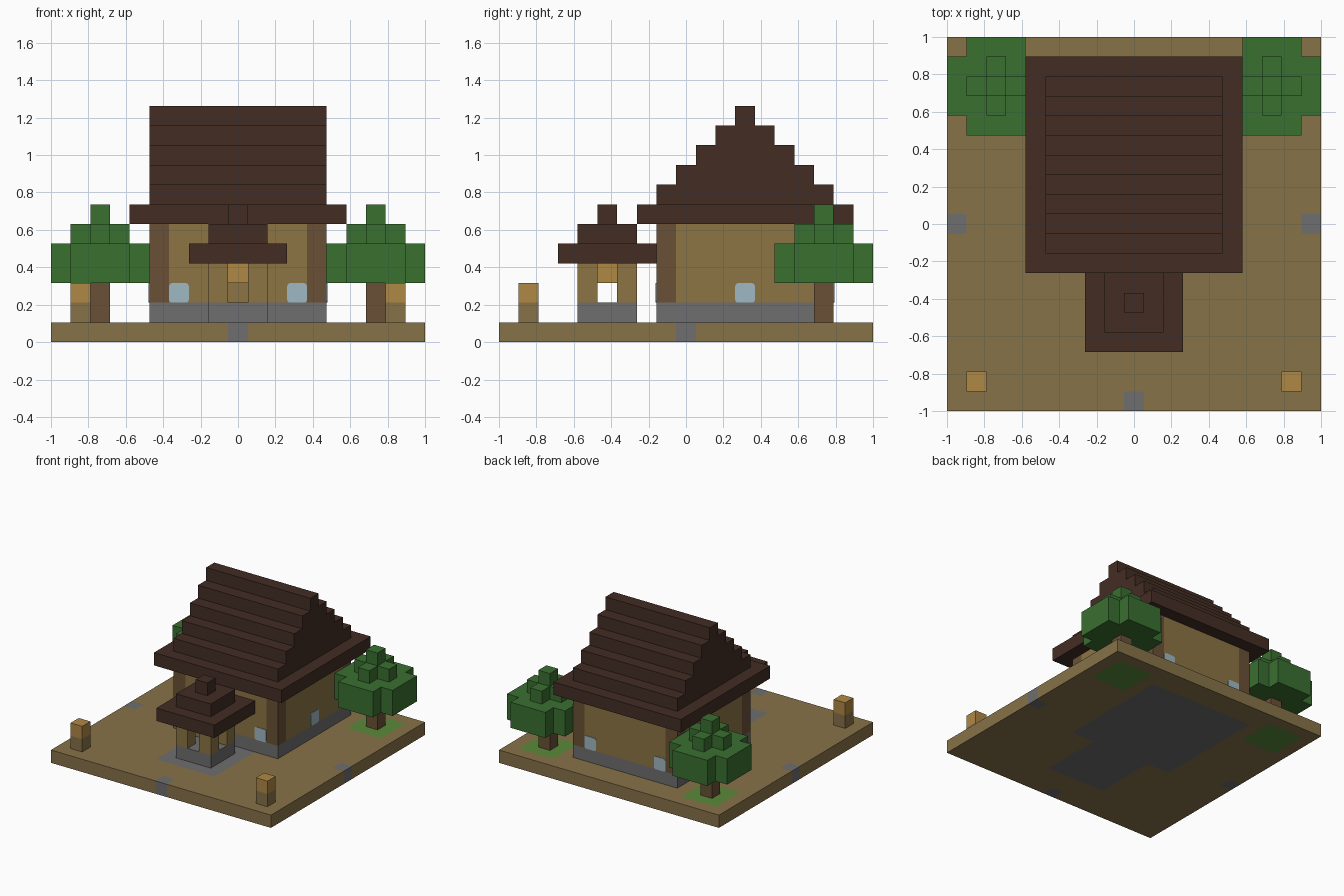
import bpy, bmesh, math

if "Cube" in bpy.data.objects:
    bpy.data.objects.remove(bpy.data.objects["Cube"])

U = 2 / 19          # one building block


def colour(name, hexa):
    m = bpy.data.materials.new(name)
    lin = []
    for i in (0, 2, 4):
        c = int(hexa[i:i + 2], 16) / 255
        lin.append(c / 12.92 if c <= 0.04045 else ((c + 0.055) / 1.055) ** 2.4)
    m.diffuse_color = (*lin, 1)
    m.use_nodes = True
    m.node_tree.nodes["Principled BSDF"].inputs["Base Color"].default_value = m.diffuse_color
    return m


SOIL = colour("tan_earth", "877248")
WALL = colour("tan_plaster", "8C7444")
STONE = colour("grey_stone", "6E6E6E")
GRASS = colour("grass_green", "5A8A3A")
LEAF = colour("leaf_green", "3A7030")
ROOF = colour("dark_roof_wood", "432D24")
WOOD = colour("brown_log", "6A5136")
GLOW = colour("lamp_orange", "B08845")
GLASS = colour("pale_glass", "9FB8C2")


def finish(bm, name, *mats):
    bmesh.ops.recalc_face_normals(bm, faces=bm.faces)
    me = bpy.data.meshes.new(name)
    bm.to_mesh(me)
    bm.free()
    for m in mats:
        me.materials.append(m)
    ob = bpy.data.objects.new(name, me)
    bpy.context.collection.objects.link(ob)
    return ob


def prism(name, pts, place, lo, hi, mat):
    """Closed profile swept from lo to hi; place(a, b, t) gives a point in blocks."""
    bm = bmesh.new()
    face = bm.faces.new([bm.verts.new([c * U for c in place(a, b, lo)]) for a, b in pts])
    ext = bmesh.ops.extrude_face_region(bm, geom=[face])
    a, b = pts[0]
    shift = [(q - p) * U for p, q in zip(place(a, b, lo), place(a, b, hi))]
    bmesh.ops.translate(bm, vec=shift, verts=[v for v in ext["geom"] if isinstance(v, bmesh.types.BMVert)])
    return finish(bm, name, mat)


def upright(a, b, t):
    return (a, b, t)


def box(name, x0, x1, y0, y1, z0, z1, mat):
    return prism(name, [(x0, y0), (x1, y0), (x1, y1), (x0, y1)], upright, z0, z1, mat)


def notched(name, cx, cy, r, z0, z1, mat):
    """Square block with a one-block notch in every corner."""
    s = r - 1
    quarter = [(r, -s), (r, s), (s, s)]
    pts = []
    for _ in range(4):
        pts += quarter
        quarter = [(-y, x) for x, y in quarter]
    return prism(name, [(cx + x, cy + y) for x, y in pts], upright, z0, z1, mat)


# Ground slab with inlaid stone and grass
def ground_kind(x, y):
    x = abs(x)
    if (x < 4.5 and -1.5 < y < 7.5) or (x < 2.5 and -6.5 < y < 0):
        return 1
    if (x > 8.5 and abs(y) < 0.5) or (x < 0.5 and y < -8.5):
        return 1
    return 2 if 5.5 < x < 8.5 and 5.5 < y < 8.5 else 0


bm = bmesh.new()
bmesh.ops.create_grid(bm, x_segments=19, y_segments=19, size=1)
ext = bmesh.ops.extrude_face_region(bm, geom=bm.faces[:], use_keep_orig=True)
bmesh.ops.translate(bm, vec=(0, 0, U), verts=[v for v in ext["geom"] if isinstance(v, bmesh.types.BMVert)])
for f in bm.faces:
    c = f.calc_center_median() / U * 0.99
    f.material_index = ground_kind(c.x, c.y)
bmesh.ops.recalc_face_normals(bm, faces=bm.faces)
bmesh.ops.dissolve_limit(bm, angle_limit=0.02, verts=bm.verts[:], edges=bm.edges[:], delimit={'MATERIAL'})
finish(bm, "ground_slab", SOIL, STONE, GRASS)

# House body: foundation, walls, corner logs
box("house_foundation", -4.5, 4.5, -1.5, 7.5, 1, 2, STONE)
notched("house_walls", 0, 3, 4.5, 2, 6, WALL)
for x in (-4, 4):
    for y in (-1, 7):
        box("corner_log", x - .5, x + .5, y - .5, y + .5, 2, 6, WOOD)

# House roof: eaves and stepped gable
box("roof_eaves", -5.5, 5.5, -2.5, 8.5, 6, 7, ROOF)
steps = []
for i in range(5):
    w = 4.5 - i
    steps += [(w, 7 + i), (w, 8 + i)]
gable = [(3 + w, z) for w, z in steps] + [(3 - w, z) for w, z in reversed(steps)]
prism("stepped_gable_roof", gable, lambda a, b, t: (t, a, b), -4.5, 4.5, ROOF)

# Rounded window panes on all four walls
pane = []
for k, (sx, sz) in enumerate([(1, 1), (-1, 1), (-1, -1), (1, -1)]):
    for j in range(4):
        ang = math.radians(90 * k + 30 * j)
        pane.append((sx * .35 + .15 * math.cos(ang), sz * .35 + .15 * math.sin(ang)))
for x in (-3, 3):
    for y, d in ((-1.5, -.04), (7.5, .04)):
        prism("window", pane, lambda a, b, t: (x + a, t, 2.5 + b), y, y + d, GLASS)
for s in (-1, 1):
    prism("side_window", pane, lambda a, b, t: (t, 3 + a, 2.5 + b), s * 4.5, s * 4.54, GLASS)

# Small front shelter with hanging lamp
box("shelter_base", -1.5, 1.5, -5.5, -2.5, 1, 2, STONE)
for x in (-1, 1):
    for y in (-5, -3):
        box("shelter_post", x - .5, x + .5, y - .5, y + .5, 2, 4, WALL)
for i in range(3):
    r = 2.5 - i
    box("shelter_roof_tier", -r, r, -4 - r, -4 + r, 4 + i, 5 + i, ROOF)
box("hanging_lamp", -.5, .5, -4.5, -3.5, 3, 4, GLOW)

# Mirrored lamp posts and trees
for s in (-1, 1):
    x = 8 * s
    box("lamp_post", x - .5, x + .5, -8.5, -7.5, 1, 2, SOIL)
    box("lamp_head", x - .5, x + .5, -8.5, -7.5, 2, 3, GLOW)
    x = 7 * s
    box("tree_trunk", x - .5, x + .5, 6.5, 7.5, 1, 3, WOOD)
    notched("tree_crown", x, 7, 2.5, 3, 5, LEAF)
    notched("tree_upper_crown", x, 7, 1.5, 5, 6, LEAF)
    box("tree_tip", x - .5, x + .5, 6.5, 7.5, 6, 7, LEAF)
